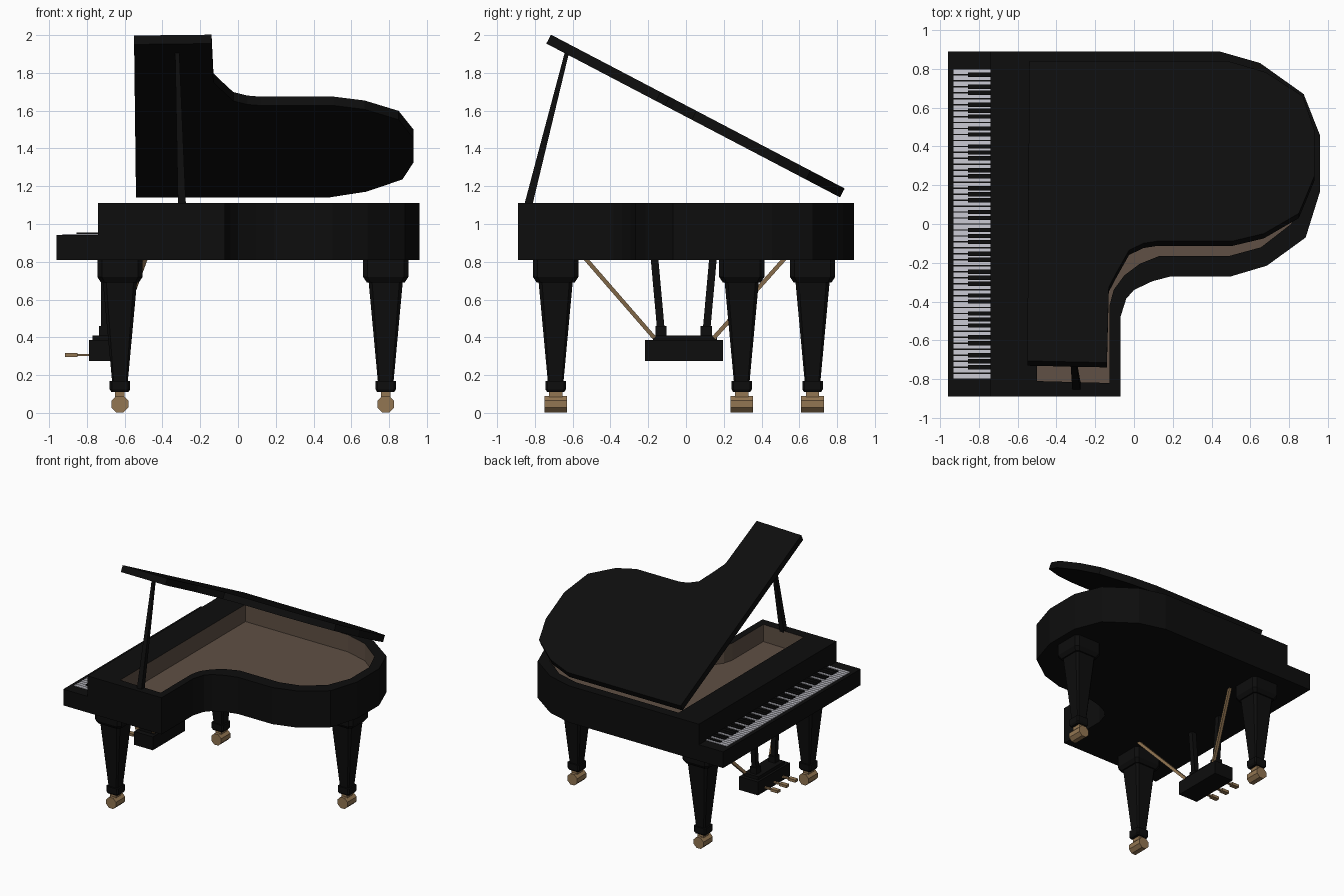
import bpy, bmesh, math
from mathutils import Vector, Matrix

if "Cube" in bpy.data.objects:
    bpy.data.objects.remove(bpy.data.objects["Cube"])


def material(name, r, g, b):
    m = bpy.data.materials.new(name)
    m.diffuse_color = (r, g, b, 1)
    m.use_nodes = True
    m.node_tree.nodes["Principled BSDF"].inputs["Base Color"].default_value = m.diffuse_color
    return m


BLACK = material("black_lacquer", 0.004, 0.004, 0.004)
WOOD = material("brown_interior", 0.115, 0.08, 0.058)
BRASS = material("brass", 0.29, 0.18, 0.085)
IVORY = material("white_key", 0.6, 0.6, 0.66)


def finish(name, bm, *mats):
    bmesh.ops.recalc_face_normals(bm, faces=bm.faces)
    me = bpy.data.meshes.new(name)
    bm.to_mesh(me)
    bm.free()
    for m in mats:
        me.materials.append(m)
    ob = bpy.data.objects.new(name, me)
    bpy.context.collection.objects.link(ob)
    return ob


def loft(bm, rings, caps=True):
    """Skin a list of equal-length point rings; returns the faces of each band."""
    vs = [[bm.verts.new(p) for p in r] for r in rings]
    n = len(vs[0])
    bands = [[bm.faces.new((a[i], a[(i + 1) % n], b[(i + 1) % n], b[i])) for i in range(n)]
             for a, b in zip(vs, vs[1:])]
    if caps:
        bands.append([bm.faces.new(vs[0][::-1]), bm.faces.new(vs[-1])])
    return bands


def box(bm, x0, x1, y0, y1, z0, z1):
    loft(bm, [[(x0, y0, z), (x1, y0, z), (x1, y1, z), (x0, y1, z)] for z in (z0, z1)])


def boxes(name, mat, dims):
    bm = bmesh.new()
    for d in dims:
        box(bm, *d)
    return finish(name, bm, mat)


def beam(name, mat, a, b, wa, wb):
    """Square bar from a to b with tapering width."""
    a, b = Vector(a), Vector(b)
    d = (b - a).normalized()
    u = Vector((1, 0, 0))
    u = (u - d * u.dot(d)).normalized()
    v = d.cross(u)
    bm = bmesh.new()
    loft(bm, [[p + (u * i + v * j) * w / 2 for i, j in ((-1, -1), (1, -1), (1, 1), (-1, 1))]
              for p, w in ((a, wa), (b, wb))])
    return finish(name, bm, mat)


# Case: outer rim, top ledge, sunken brown interior
outer = [(-.74, -.89), (-.07, -.89), (-.07, -.48), (-.04, -.385), (0, -.34), (.095, -.295),
         (.19, -.27), (.50, -.27), (.685, -.215), (.885, -.07), (.96, .17), (.96, .455),
         (.875, .67), (.65, .83), (.44, .89), (-.74, .89)]
inner = [(-.50, -.81), (-.126, -.82), (-.126, -.42), (-.105, -.34), (-.05, -.265), (.03, -.205),
         (.13, -.165), (.49, -.165), (.655, -.12), (.81, 0), (.885, .19), (.885, .43),
         (.81, .61), (.62, .755), (.43, .81), (-.50, .81)]
bm = bmesh.new()
bands = loft(bm, [[(x, y, z) for x, y in ring] for ring, z in
                  ((outer, .81), (outer, 1.11), (inner, 1.11), (inner, .97))])
for f in bands[2] + [bands[3][1]]:
    f.material_index = 1
finish("case", bm, BLACK, WOOD)

# Keyboard
boxes("keybed", BLACK, [(-.96, -.74, -.89, .89, .81, .942)])
pitch = 1.6 / 52
white, black = [], []
for i in range(52):
    top = .8 - i * pitch
    white.append((-.93, -.74, top - pitch + .0035, top - .0035, .94, .947))
    if i % 7 in (0, 2, 3, 5, 6) and i < 51:
        y = top - pitch
        black.append((-.855, -.74, y - .011, y + .011, .94, .955))
boxes("white_keys", IVORY, white)
boxes("black_keys", BLACK, black)

# Raised lid: outline in x and distance from the hinge, tilted up
lid = [(-.54, 0), (-.55, 1.745), (-.14, 1.755), (-.13, 1.316), (-.09, 1.23), (-.025, 1.10),
       (.05, 1.06), (.125, 1.047), (.51, 1.047), (.67, 1.004), (.85, .886), (.93, .67),
       (.93, .40), (.87, .204), (.68, .065), (.485, 0)]
hinge, along, up = Vector((0, .84, 1.188)), Vector((0, -.886, .464)), Vector((0, .464, .886))
bm = bmesh.new()
loft(bm, [[hinge + Vector((x, 0, 0)) + along * s + up * t for x, s in lid] for t in (-.053, 0)])
finish("lid", bm, BLACK)
beam("lid_prop", BLACK, (-.297, -.835, 1.10), (-.322, -.63, 1.91), .042, .022)


# Legs: chamfered square section, with brass casters
def square_ring(cx, cy, z, h):
    k = h * .8
    return [(cx + x, cy + y, z) for x, y in
            ((-k, -h), (k, -h), (h, -k), (h, k), (k, h), (-k, h), (-h, k), (-h, -k))]


profile = [(.82, .12), (.72, .12), (.69, .10), (.69, .09), (.17, .042),
           (.17, .054), (.125, .054), (.11, .045)]
for name, x, y in (("front_leg", -.625, -.69), ("rear_leg", -.625, .67), ("tail_leg", .782, .295)):
    bm = bmesh.new()
    loft(bm, [square_ring(x, y, z, h) for z, h in profile])
    finish(name, bm, BLACK)
    bm = bmesh.new()
    loft(bm, [[(x + .048 * math.cos(a), cy, .046 + .048 * math.sin(a))
               for a in [math.pi / 8 + k * math.pi / 4 for k in range(8)]]
              for cy in (y - .06, y + .06)])
    box(bm, x - .025, x + .025, y - .035, y + .035, .07, .112)
    finish(name + "_caster", bm, BRASS)

# Pedal lyre: box, posts with feet, brass braces and pedals
boxes("pedal_box", BLACK, [(-.79, -.62, -.217, .197, .276, .385),
                           (-.77, -.64, -.175, .165, .385, .41)])
for side, name in ((-1, "right"), (1, "left")):
    y = -.012 + side * .12
    boxes("post_foot_" + name, BLACK, [(-.735, -.675, y - .03, y + .03, .40, .46)])
    beam("lyre_post_" + name, BLACK, (-.705, y, .43), (-.705, y + side * .035, .82), .04, .04)
    beam("lyre_brace_" + name, BRASS, (-.645, -.01 + side * .16, .40),
         (-.49, -.005 + side * .53, .82), .022, .022)
pedals = []
for y in (-.125, -.01, .105):
    pedals += [(-.915, -.85, y - .018, y + .018, .297, .318),
               (-.85, -.78, y - .009, y + .009, .301, .313)]
boxes("pedals", BRASS, pedals)
